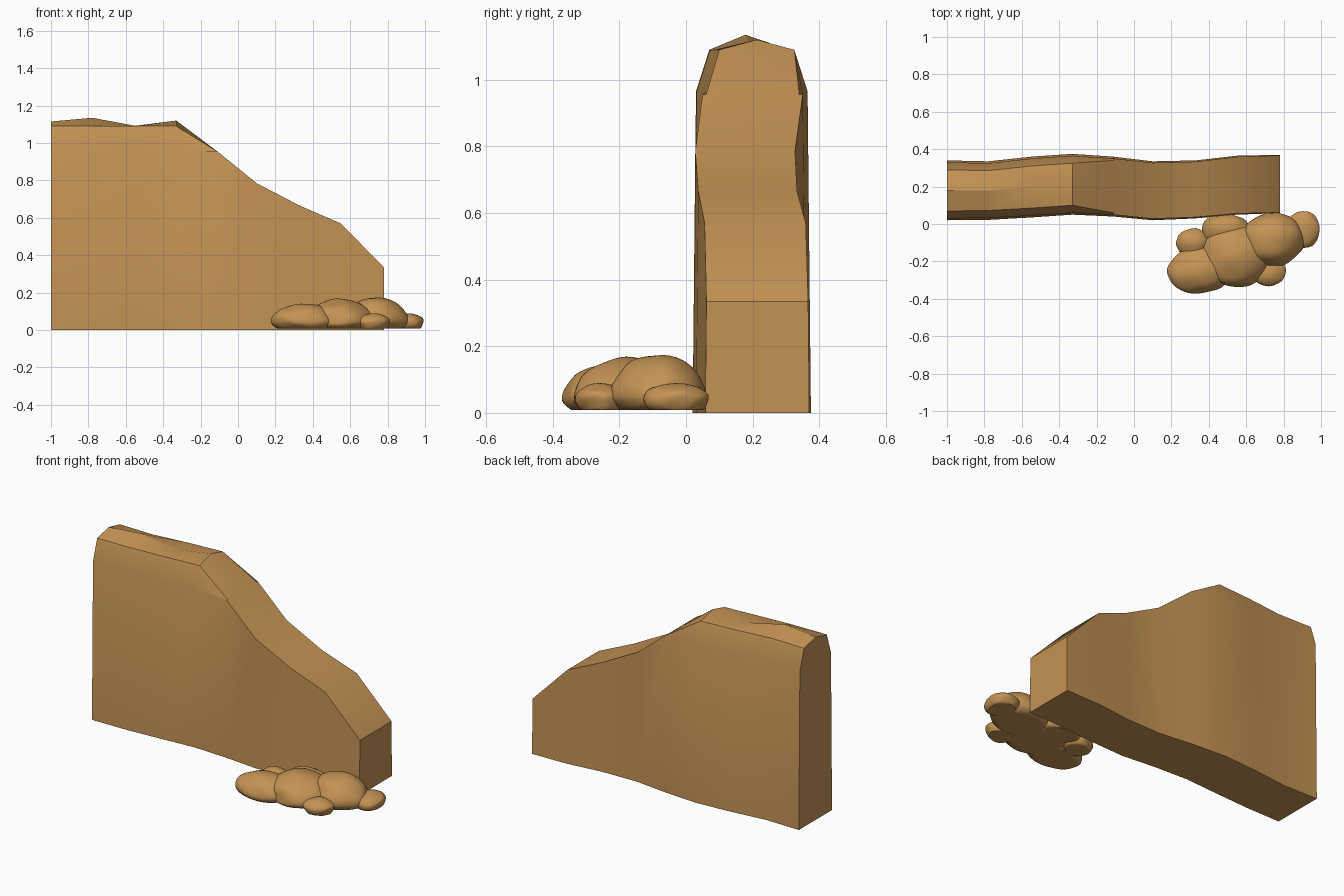
import bpy, bmesh, math
from mathutils import Vector, noise

if "Cube" in bpy.data.objects:
    bpy.data.objects.remove(bpy.data.objects["Cube"])

mat = bpy.data.materials.new("sandstone")
mat.diffuse_color = (0.55, 0.29, 0.09, 1)
mat.use_nodes = True
mat.node_tree.nodes["Principled BSDF"].inputs["Base Color"].default_value = mat.diffuse_color


def add_object(name, bm, angle):
    bmesh.ops.recalc_face_normals(bm, faces=bm.faces)
    me = bpy.data.meshes.new(name)
    bm.to_mesh(me)
    bm.free()
    ob = bpy.data.objects.new(name, me)
    bpy.context.collection.objects.link(ob)
    me.materials.append(mat)
    bpy.ops.object.select_all(action='DESELECT')
    ob.select_set(True)
    bpy.context.view_layer.objects.active = ob
    bpy.ops.object.shade_smooth_by_angle(angle=math.radians(angle))
    return ob


# Broken wall: cross-sections lofted along x (x, front y, back y, ridge/cut z)
stations = [
    (-1.00, .02, .34, 1.115), (-.78, .022, .335, 1.135), (-.55, .035, .36, 1.092),
    (-.33, .05, .375, 1.12), (-.11, .04, .36, .955), (.10, .02, .335, .785),
    (.33, .03, .34, .665), (.55, .05, .365, .57), (.78, .058, .37, .335)]
bm = bmesh.new()
rings = []
for x, yf, yb, top in stations:
    inset = .05 if x < -.2 else .02
    lean = .01 * min(top, 1)
    section = [(yf, 0), (yf + lean, min(.965, top)), (yf + inset, min(1.09, top)),
               ((yf + yb) / 2, top),
               (yb - inset, min(1.09, top)), (yb - lean, min(.965, top)), (yb, 0)]
    rings.append([bm.verts.new((x, y, z)) for y, z in section])
for a, b in zip(rings, rings[1:]):
    n = len(a)
    for i in range(n):
        j = (i + 1) % n
        bm.faces.new((a[i], a[j], b[j], b[i]))
bm.faces.new(rings[0])
bm.faces.new(rings[-1])
add_object("broken_wall", bm, 24)

# Rubble: rounded flat-bottomed stones (x, y, radius x, radius y, height, turn)
stones = [
    (.355, -.245, .175, .125, .140, .1), (.54, -.17, .18, .17, .165, 0),
    (.735, -.085, .175, .145, .175, .1), (.905, -.03, .09, .10, .088, 0),
    (.725, -.255, .09, .075, .088, .3), (.315, -.10, .09, .075, .105, 0),
    (.49, -.03, .13, .085, .12, 0)]
for k, (x, y, rx, ry, h, turn) in enumerate(stones):
    bm = bmesh.new()
    bmesh.ops.create_icosphere(bm, subdivisions=4, radius=1)
    c, s = math.cos(turn), math.sin(turn)
    zc = .045
    for v in bm.verts:
        p = v.co * (1 + .07 * noise.noise(v.co * 1.6 + Vector((k * 7.3, 0, 0))))
        px, py = p.x * rx, p.y * ry
        pz = p.z * (h - zc) if p.z > 0 else p.z * .06
        v.co = (x + px * c - py * s, y + px * s + py * c, max(.008, zc + pz))
    add_object(f"rubble_stone_{k + 1}", bm, 40)
